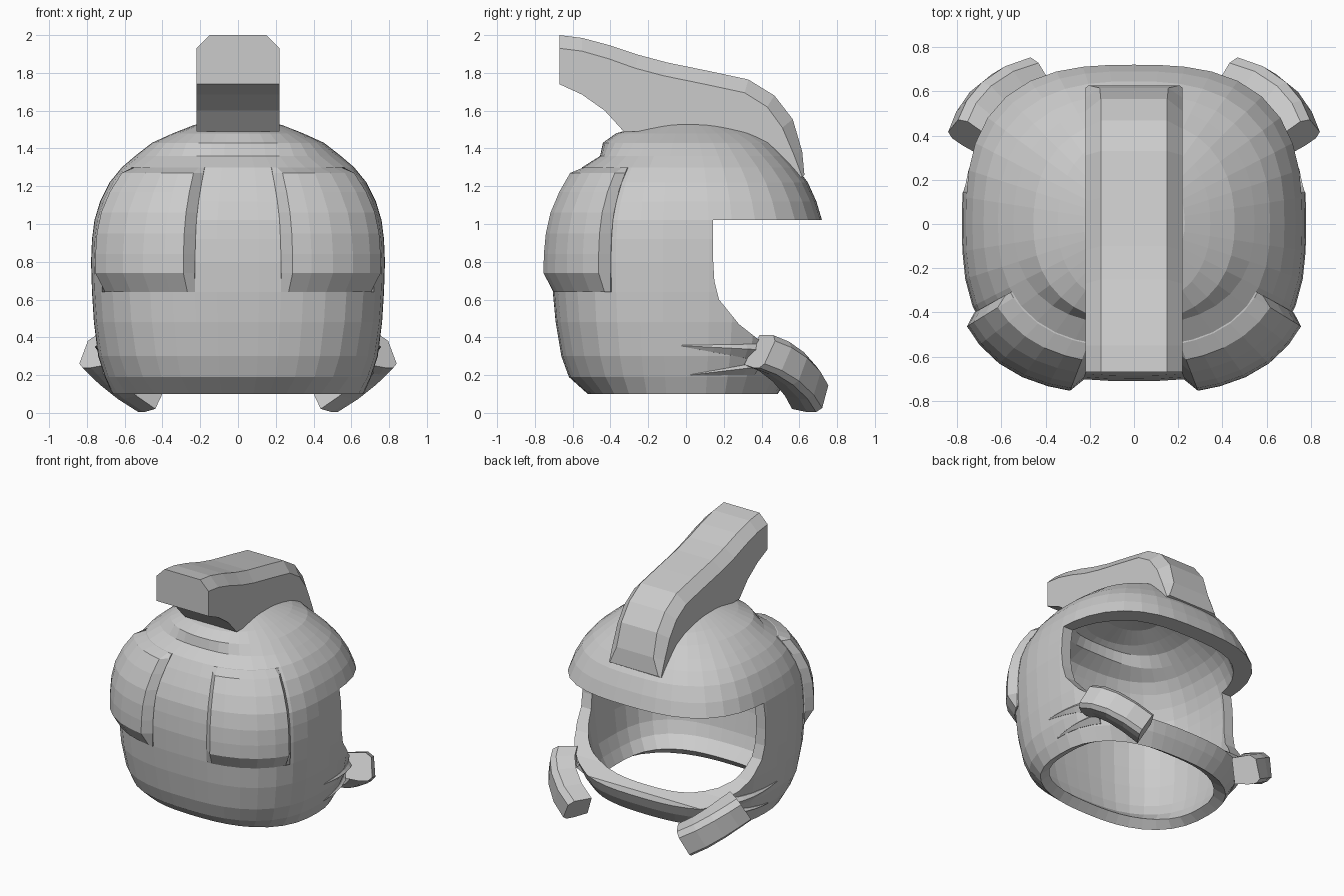
import bpy, bmesh, math
from mathutils import Vector

if "Cube" in bpy.data.objects:
    bpy.data.objects.remove(bpy.data.objects["Cube"])

grey = bpy.data.materials.new("plain_grey")
grey.diffuse_color = (0.6, 0.6, 0.6, 1)
grey.use_nodes = True
grey.node_tree.nodes["Principled BSDF"].inputs["Base Color"].default_value = grey.diffuse_color


def make(name, verts, faces):
    bm = bmesh.new()
    vs = [bm.verts.new(v) for v in verts]
    for f in faces:
        bm.faces.new([vs[i] for i in f])
    bmesh.ops.recalc_face_normals(bm, faces=bm.faces)
    me = bpy.data.meshes.new(name)
    bm.to_mesh(me)
    bm.free()
    me.materials.append(grey)
    ob = bpy.data.objects.new(name, me)
    bpy.context.collection.objects.link(ob)
    return ob


def loft(name, rings):
    """Skin closed rings of equal size and cap both ends."""
    n = len(rings[0])
    faces = [list(range(n)), [(len(rings) - 1) * n + i for i in range(n)]]
    for r in range(len(rings) - 1):
        for i in range(n):
            j = (i + 1) % n
            faces.append([r * n + i, r * n + j, (r + 1) * n + j, (r + 1) * n + i])
    return make(name, [p for ring in rings for p in ring], faces)


def mirror(ob):
    m = ob.modifiers.new("mirror", 'MIRROR')
    m.use_axis[0] = True
    m.use_mirror_merge = False


# Shell levels: height, half width, depth to -y, depth to +y, squareness
LEVELS = [
    (0.10, .665, .52, .485, 2.5), (0.19, .705, .62, .545, 2.6), (0.30, .74, .66, .59, 2.7),
    (0.48, .763, .69, .66, 2.8), (0.64, .773, .705, .69, 2.8), (0.80, .778, .71, .72, 2.8),
    (0.92, .773, .70, .725, 2.8), (1.02, .76, .685, .72, 2.8), (1.12, .73, .65, .69, 2.7),
    (1.22, .68, .60, .645, 2.6), (1.30, .615, .55, .585, 2.5), (1.36, .545, .455, .535, 2.4),
    (1.43, .455, .44, .475, 2.3), (1.48, .345, .37, .405, 2.2), (1.525, .23, .21, .29, 2.1),
    (1.538, .10, .10, .18, 2.0)]


def surface(deg, z, off=0.0):
    """Point on the shell at a polar angle and height, pushed outward by off."""
    z0 = min(max(z, LEVELS[0][0]), LEVELS[-1][0])
    for lo, hi in zip(LEVELS, LEVELS[1:]):
        if z0 <= hi[0]:
            break
    t = (z0 - lo[0]) / (hi[0] - lo[0])
    _, a, back, front, n = [p + (q - p) * t for p, q in zip(lo, hi)]
    c, s = math.cos(math.radians(deg)), math.sin(math.radians(deg))
    b = front if s > 0 else back
    r = (abs(c / a) ** n + abs(s / b) ** n) ** (-1 / n) + off
    return Vector((r * c, r * s, z))


# Helmet shell
N = 40
verts = [surface(360 * i / N, lv[0]) for lv in LEVELS for i in range(N)]
faces = [[r * N + i, r * N + (i + 1) % N, (r + 1) * N + (i + 1) % N, (r + 1) * N + i]
         for r in range(len(LEVELS) - 1) for i in range(N)]
faces.append([(len(LEVELS) - 1) * N + i for i in range(N)])
shell = make("helmet_shell", verts, faces)

# Wall is thicker towards the brow and chin
wall = shell.vertex_groups.new(name="wall")
for v in shell.data.vertices:
    front = min(max((v.co.y - .15) / .35, 0), 1) * min(max((1.35 - v.co.z) / .2, 0), 1)
    wall.add([v.index], .62 + .38 * front, 'REPLACE')
thick = shell.modifiers.new("thickness", 'SOLIDIFY')
thick.thickness = 0.125
thick.offset = -1
thick.vertex_group = "wall"

# Face opening, cut from side to side
opening = [(.143, 1.02), (.143, .82), (.15, .70), (.175, .60), (.28, .47), (.42, .36),
           (.50, .27), (1.2, .25), (1.2, 1.02)]
cutter = loft("opening_cutter", [[(x, y, z) for y, z in opening] for x in (-1.2, 1.2)])
cut = shell.modifiers.new("opening", 'BOOLEAN')
cut.operation = 'DIFFERENCE'
cut.solver = 'EXACT'
cut.object = cutter
bpy.context.view_layer.objects.active = shell
shell.select_set(True)
for m in ("thickness", "opening"):
    bpy.ops.object.modifier_apply(modifier=m)
bpy.data.objects.remove(cutter)

# Raised pads wrapping the rear corners, with bevelled borders
angles = [-72, -69, -62, -54, -46, -38, -31.5, -29]
heights = [.64, .74, .84, .95, 1.06, 1.17, 1.27, 1.30]
outer, inner = [], []
for r, z in enumerate(heights):
    for c, a in enumerate(angles):
        edge = r in (0, len(heights) - 1) or c in (0, len(angles) - 1)
        outer.append(surface(a, z, 0.006 if edge else 0.063))
        inner.append(surface(a, z, -0.04))
W, H = len(angles), len(heights)
K = W * H
faces = []
for r in range(H - 1):
    for c in range(W - 1):
        q = [r * W + c, r * W + c + 1, (r + 1) * W + c + 1, (r + 1) * W + c]
        faces += [q, [i + K for i in reversed(q)]]
rim = ([c for c in range(W)] + [r * W + W - 1 for r in range(1, H)]
       + [(H - 1) * W + c for c in range(W - 2, -1, -1)] + [r * W for r in range(H - 2, 0, -1)])
for i, j in zip(rim, rim[1:] + rim[:1]):
    faces.append([i, j, j + K, i + K])
mirror(make("rear_pad", outer + inner, faces))

# Crest: ridge half width, top ridge (y, z), chamfered shoulder (y, z), underside (y, z)
CREST = [
    (.15, (-.67, 2.00), (-.67, 1.93), (-.67, 1.74)),
    (.15, (-.55, 1.985), (-.55, 1.915), (-.55, 1.685)),
    (.15, (-.40, 1.945), (-.41, 1.875), (-.43, 1.60)),
    (.15, (-.25, 1.895), (-.27, 1.825), (-.33, 1.49)),
    (.15, (-.10, 1.855), (-.12, 1.785), (-.20, 1.49)),
    (.15, (.12, 1.81), (.10, 1.74), (.05, 1.49)),
    (.15, (.33, 1.765), (.31, 1.695), (.20, 1.48)),
    (.15, (.468, 1.68), (.43, 1.62), (.28, 1.46)),
    (.15, (.565, 1.555), (.51, 1.51), (.36, 1.42)),
    (.155, (.615, 1.385), (.57, 1.37), (.42, 1.34)),
    (.205, (.627, 1.26), (.615, 1.25), (.50, 1.22))]
loft("crest", [[(-w, ty, tz), (w, ty, tz), (.22, sy, sz), (.22, by, bz), (-.22, by, bz),
                (-.22, sy, sz)] for w, (ty, tz), (sy, sz), (by, bz) in CREST])

# Slanted curved guards at the chin corners
path = [Vector(p) for p in ((.765, .41, .325), (.73, .495, .29), (.67, .575, .235),
                            (.575, .645, .16), (.465, .685, .09))]
section = [(-.10, -.11), (-.10, .02), (-.065, .06), (.075, .065), (.10, .035), (.10, -.02),
           (.08, -.12)]
tangent = (path[-1] - path[0]).normalized()
rings = []
for i, p in enumerate(path):
    local = (path[min(i + 1, 4)] - path[max(i - 1, 0)]).normalized()
    n = Vector((local.y, -local.x, 0)).normalized()
    n = (n + Vector((.67, .74, 0))).normalized()
    w = tangent.cross(n).normalized()
    rings.append([p + w * u + n * v for u, v in section])
mirror(loft("chin_guard", rings))


# Low pointed folds running along the cheeks into the guards
def fold(name, start, end, z_start, z_end, half):
    rings = []
    for i in range(6):
        t = i / 5
        a, z = start + (end - start) * t, z_start + (z_end - z_start) * t
        h = half * t + .003
        rings.append([surface(a, z + h, -.03), surface(a, z + h, .002),
                      surface(a, z + h * .3, .004 + .03 * t), surface(a, z - h, .002),
                      surface(a, z - h, -.03)])
    mirror(loft(name, rings))


fold("upper_cheek_fold", -2, 31, .355, .32, .042)
fold("lower_cheek_fold", 2, 31, .20, .235, .03)
